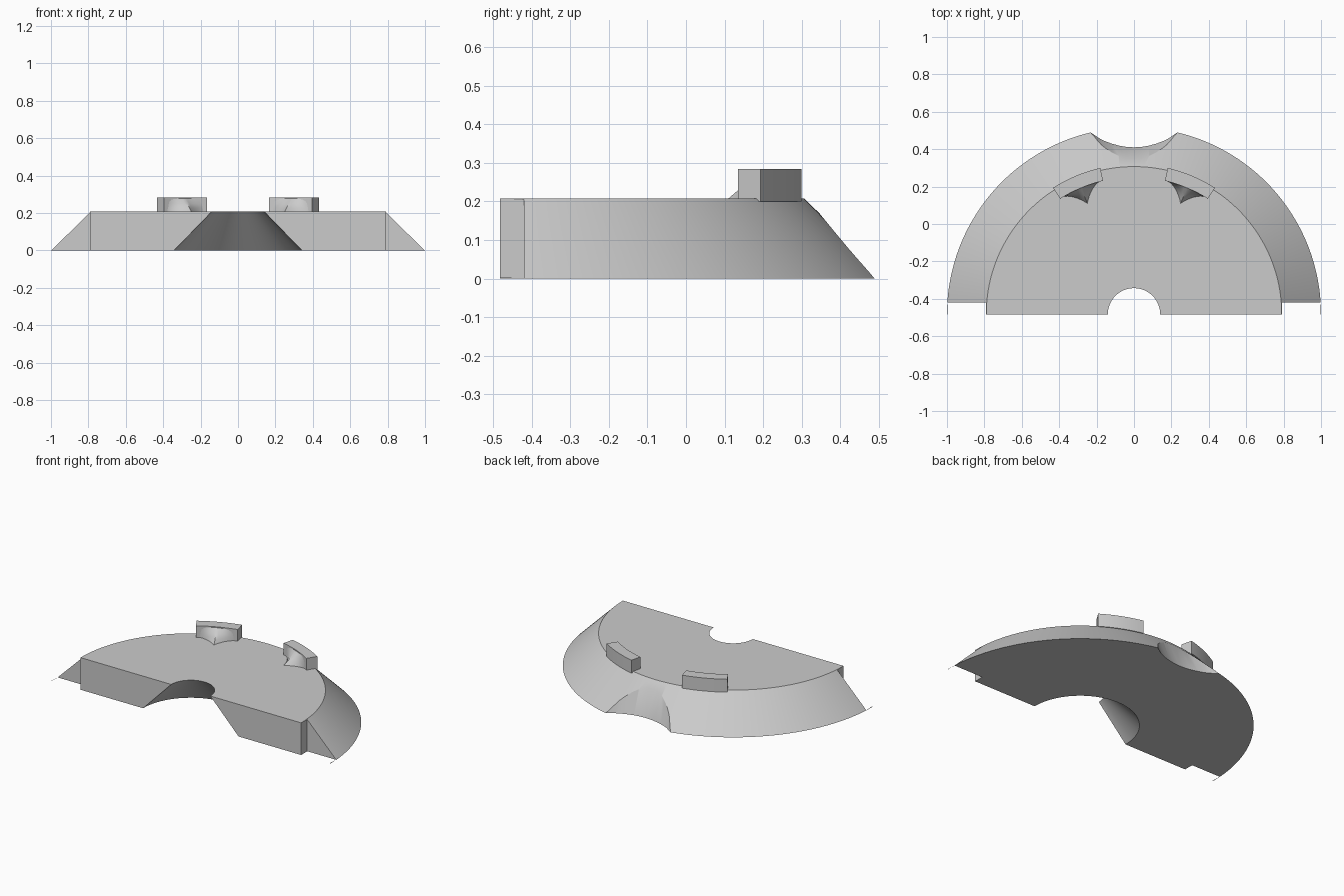
import bpy, bmesh
from math import sin, cos, radians, pi

if "Cube" in bpy.data.objects:
    bpy.data.objects.remove(bpy.data.objects["Cube"])

CY = -0.483       # centre of the half disc
TOP = 0.208       # height of the base
N = 96

grey = bpy.data.materials.new("light grey")
grey.use_nodes = True
grey.diffuse_color = (0.6, 0.6, 0.6, 1)
grey.node_tree.nodes["Principled BSDF"].inputs["Base Color"].default_value = (0.6, 0.6, 0.6, 1)


def polar(r, a, z):
    return (r * cos(a), CY + r * sin(a), z)


def loft(name, rings):
    """Closed solid through matching outlines, bottom to top."""
    bm = bmesh.new()
    loops = [[bm.verts.new(p) for p in ring] for ring in rings]
    n = len(loops[0])
    for low, high in zip(loops, loops[1:]):
        for i in range(n):
            j = (i + 1) % n
            bm.faces.new((low[i], low[j], high[j], high[i]))
    bm.faces.new(loops[0][::-1])
    bm.faces.new(loops[-1])
    bmesh.ops.recalc_face_normals(bm, faces=bm.faces)
    mesh = bpy.data.meshes.new(name)
    bm.to_mesh(mesh)
    bm.free()
    ob = bpy.data.objects.new(name, mesh)
    bpy.context.collection.objects.link(ob)
    mesh.materials.append(grey)
    return ob


def smooth(ob, angle=30):
    bpy.ops.object.select_all(action="DESELECT")
    ob.select_set(True)
    bpy.context.view_layer.objects.active = ob
    bpy.ops.object.shade_smooth_by_angle(angle=radians(angle))


def cut(target, cutter):
    mod = target.modifiers.new(cutter.name, "BOOLEAN")
    mod.operation = "DIFFERENCE"
    mod.solver = "EXACT"
    mod.object = cutter
    bpy.context.view_layer.objects.active = target
    bpy.ops.object.modifier_apply(modifier=mod.name)
    bpy.data.objects.remove(cutter)


# Half-ring base with a sloped rim and a conical centre opening
def half_ring(outer, inner, z):
    angles = [pi * i / N for i in range(N + 1)]
    return ([polar(outer, a, z) for a in angles]
            + [polar(inner, a, z) for a in reversed(angles)])


base = loft("sloped_base", [half_ring(1.0, 0.342, 0), half_ring(0.79, 0.14, TOP)])

# Scooped hollow in the back of the rim
half = [(0.04, 0.412), (0.08, 0.419), (0.12, 0.430), (0.15, 0.441),
        (0.175, 0.452), (0.19, 0.461), (0.205, 0.472), (0.22, 0.482), (0.25, 0.5)]
line = [(-x, y) for x, y in reversed(half)] + [(0, 0.41)] + half


def hollow_ring(z):
    shift = -0.375 * z
    return ([(x, y + shift, z) for x, y in line] + [(0.25, 0.8, z), (-0.25, 0.8, z)])


cut(base, loft("hollow_cutter", [hollow_ring(-0.1), hollow_ring(0.3)]))

# Steps at both ends of the rim
for s in (-1, 1):
    def box_ring(z):
        return [(s * 0.79, -0.6, z), (s * 0.9975, -0.6, z),
                (s * 0.9975, -0.42, z), (s * 0.79, -0.42, z)]
    cut(base, loft("step_cutter", [box_ring(-0.1), box_ring(0.3)]))
smooth(base)

# Curved upright tabs with flared gussets on their inner side
for side, mid in (("left", radians(67.2)), ("right", radians(112.8))):
    spread = radians(9.8)
    steps = [mid + spread * (i / 6 - 1) for i in range(13)]

    def tab_ring(z):
        return ([polar(0.803, a, z) for a in steps]
                + [polar(0.733, a, z) for a in reversed(steps)])

    smooth(loft(side + "_tab", [tab_ring(0.2), tab_ring(0.284)]))

    def gusset_ring(t):
        inner = []
        for i in range(17):
            u = i / 8 - 1
            depth = 0.095 * (1 - abs(u)) ** 1.6 * (1 - t)
            inner.append(polar(0.735 - depth, mid + u * spread * 0.9, 0.205 + 0.075 * t))
        back = [polar(0.75, mid + k * spread * 0.9, 0.205 + 0.075 * t) for k in (1, -1)]
        return inner + back

    smooth(loft(side + "_gusset", [gusset_ring(t) for t in (0, 0.3, 0.6, 0.98)]), 25)
